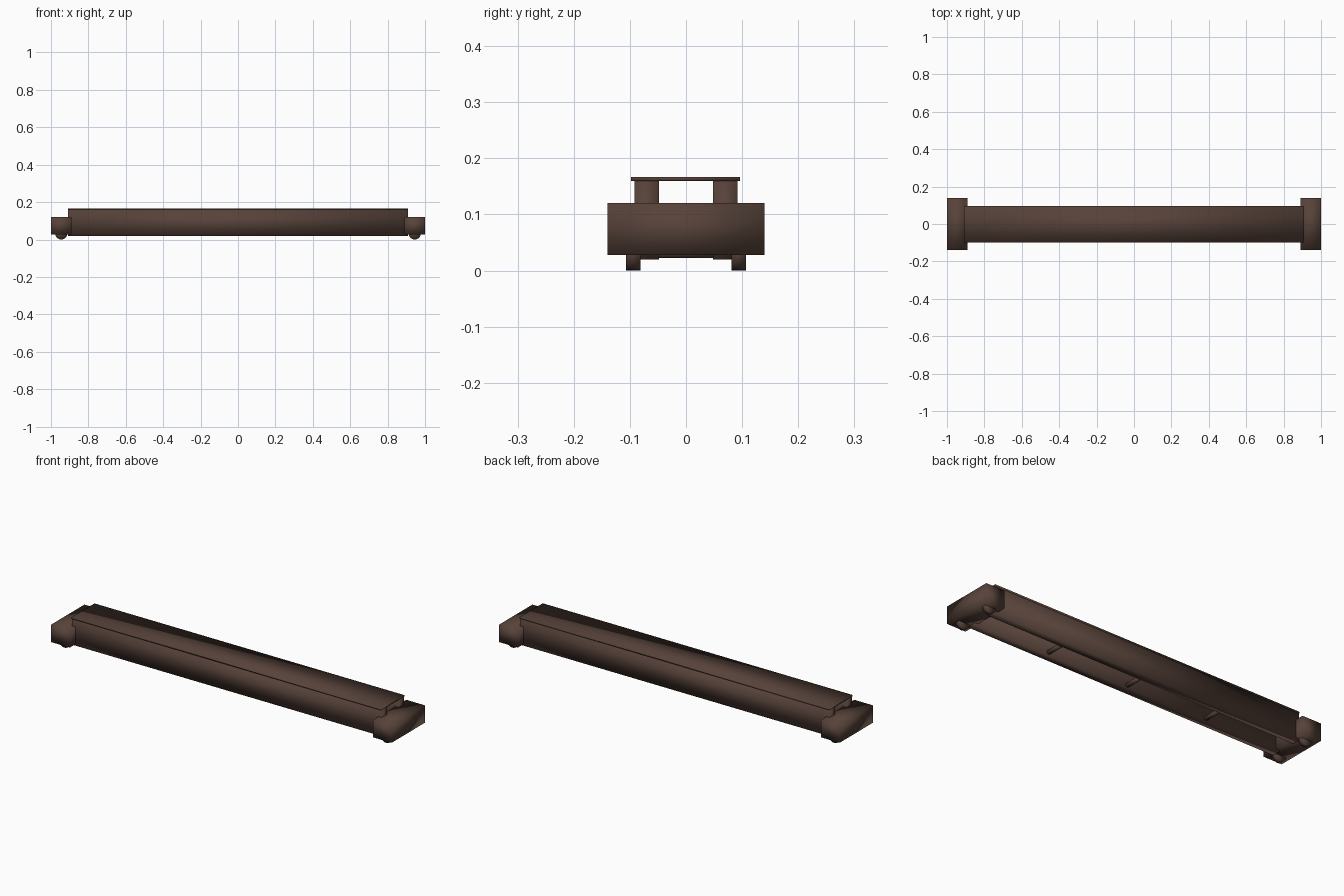
import bpy, math

if "Cube" in bpy.data.objects:
    bpy.data.objects.remove(bpy.data.objects["Cube"])

brown = bpy.data.materials.new("dark_brown")
brown.diffuse_color = (0.095, 0.055, 0.042, 1)
brown.use_nodes = True
brown.node_tree.nodes["Principled BSDF"].inputs["Base Color"].default_value = brown.diffuse_color


def finish(name):
    ob = bpy.context.object
    ob.name = name
    ob.data.materials.append(brown)
    bpy.ops.object.shade_smooth()
    return ob


def box(name, x, y, z):
    """Soft-shaded box from three (min, max) ranges."""
    bpy.ops.mesh.primitive_cube_add(size=1, location=[(a + b) / 2 for a, b in (x, y, z)])
    ob = bpy.context.object
    ob.scale = [b - a for a, b in (x, y, z)]
    bpy.ops.object.transform_apply(location=False, rotation=False, scale=True)
    return finish(name)


def rod(name, loc, radius, length, sides):
    """Cylinder lying along y."""
    bpy.ops.mesh.primitive_cylinder_add(vertices=sides, radius=radius, depth=length,
                                        location=loc, rotation=(math.pi / 2, 0, 0))
    return finish(name)


# Thin top plate
box("top_plate", (-0.91, 0.91), (-0.098, 0.096), (0.16, 0.167))

# Two long side beams
for side, label in ((-1, "front"), (1, "back")):
    y = sorted((side * 0.048, side * 0.092))
    box(label + "_beam", (-0.91, 0.91), y, (0.02, 0.161))

# End blocks with round feet
for side, label in ((-1, "left"), (1, "right")):
    x = sorted((side * 0.89, side * 1.0))
    box(label + "_end_block", x, (-0.14, 0.14), (0.028, 0.12))
    for y in (-0.094, 0.094):
        rod(label + "_foot", (side * 0.945, y, 0.032), 0.032, 0.025, 24)

# Cross rods tying the beams together near the bottom
for x in (-0.47, 0, 0.47):
    rod("cross_rod", (x, 0, 0.033), 0.011, 0.12, 16)
